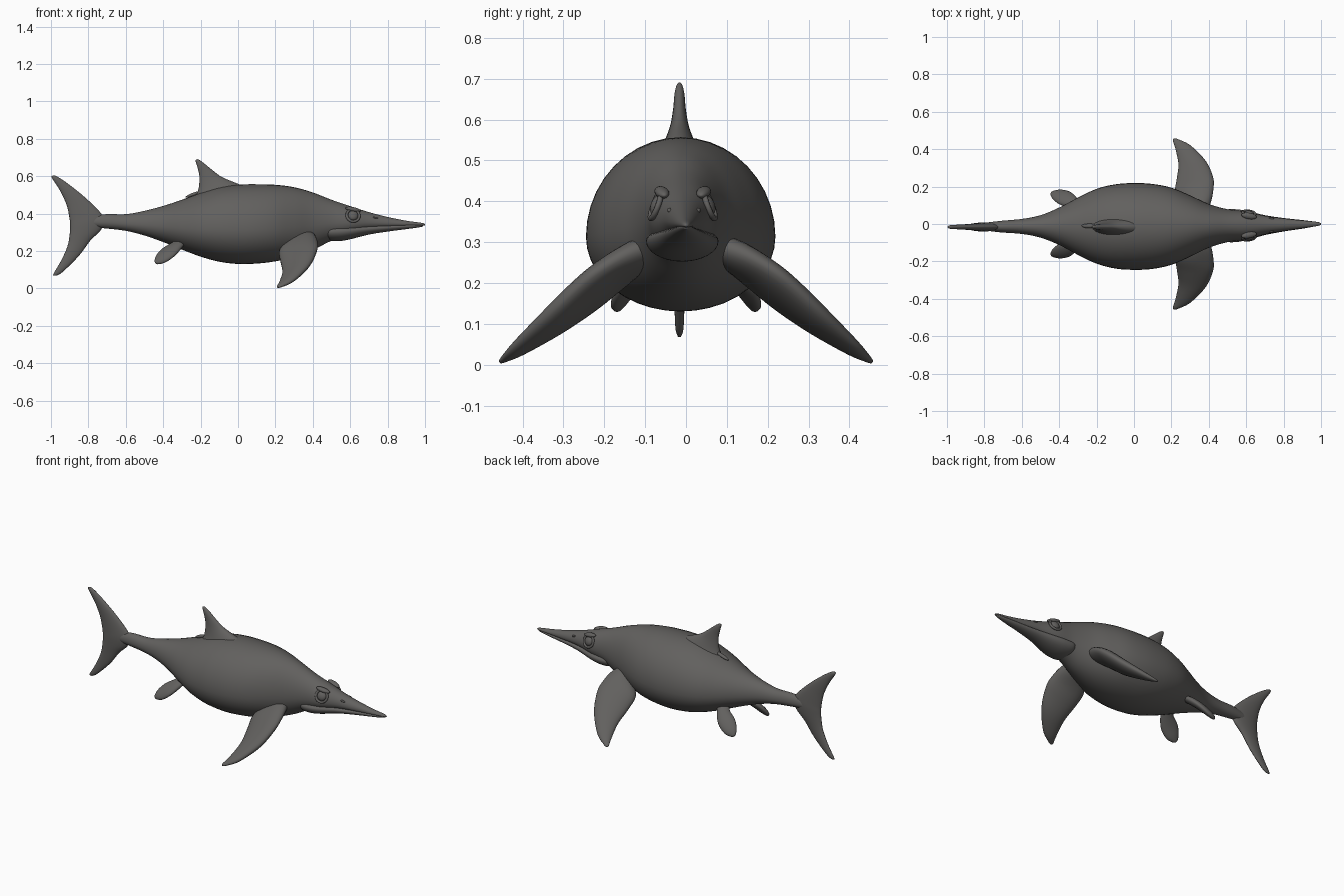
import bpy, bmesh, math
from mathutils import Vector

skin = bpy.data.materials.new("dark_grey_skin")
skin.diffuse_color = (0.122, 0.118, 0.113, 1)


def spline(rows, steps):
    """Catmull-Rom interpolation through rows of numbers."""
    out = []
    n = len(rows)
    for i in range(n - 1):
        p = [rows[max(i - 1, 0)], rows[i], rows[i + 1], rows[min(i + 2, n - 1)]]
        for k in range(steps):
            t = k / steps
            out.append([0.5 * (2 * b + (c - a) * t + (2 * a - 5 * b + 4 * c - d) * t * t
                               + (3 * b - a - 3 * c + d) * t ** 3)
                        for a, b, c, d in zip(*p)])
    out.append(list(rows[-1]))
    return out


def skin_rings(name, rings):
    """Bridge closed rings into one smooth capped surface."""
    bm = bmesh.new()
    vs = [[bm.verts.new(p) for p in r] for r in rings]
    n = len(vs[0])
    for a, b in zip(vs, vs[1:]):
        for i in range(n):
            j = (i + 1) % n
            bm.faces.new((a[i], a[j], b[j], b[i]))
    bm.faces.new(vs[0])
    bm.faces.new(vs[-1])
    bmesh.ops.recalc_face_normals(bm, faces=bm.faces)
    for f in bm.faces:
        f.smooth = True
    me = bpy.data.meshes.new(name)
    bm.to_mesh(me)
    bm.free()
    me.materials.append(skin)
    ob = bpy.data.objects.new(name, me)
    bpy.context.collection.objects.link(ob)
    return ob


def hull(name, rows, steps=5, n=40, mid=0.43):
    """Rows: x, top z, bottom z, half width, centre y."""
    rings = []
    for x, top, bot, w, yc in spline(rows, steps):
        zc = bot + mid * (top - bot)
        ring = []
        for i in range(n):
            a = 2 * math.pi * i / n
            s = math.sin(a)
            ring.append((x, yc + w * math.cos(a), zc + s * ((top - zc) if s > 0 else (zc - bot))))
        rings.append(ring)
    return skin_rings(name, rings)


def fin(name, rows, side=1, steps=5, n=24):
    """Rows: leading point xyz, trailing point xyz, thickness."""
    st = spline(rows, steps)
    lead = [Vector((r[0], side * r[1], r[2])) for r in st]
    trail = [Vector((r[3], side * r[4], r[5])) for r in st]
    mids = [(a + b) / 2 for a, b in zip(lead, trail)]
    rings = []
    for i, r in enumerate(st):
        span = mids[min(i + 1, len(st) - 1)] - mids[max(i - 1, 0)]
        half = (lead[i] - trail[i]) / 2
        nrm = half.cross(span).normalized()
        rings.append([mids[i] + half * math.cos(a) + nrm * (r[6] / 2 * math.sin(a))
                      for a in (2 * math.pi * k / n for k in range(n))])
    return skin_rings(name, rings)


def finish(ob, name, rot=(0, 0, 0), scale=(1, 1, 1)):
    ob.name = name
    ob.rotation_euler = rot
    ob.scale = scale
    ob.data.materials.append(skin)
    for p in ob.data.polygons:
        p.use_smooth = True


def ball(name, loc, scale, rot=(0, 0, 0)):
    bpy.ops.mesh.primitive_uv_sphere_add(segments=24, ring_count=14, radius=1, location=loc)
    finish(bpy.context.object, name, rot, scale)


# Body with head and upper beak
hull("body", [
    (-0.86, 0.37, 0.335, 0.012, -0.014), (-0.72, 0.396, 0.322, 0.030, -0.014),
    (-0.60, 0.397, 0.308, 0.040, -0.013), (-0.50, 0.415, 0.283, 0.060, -0.013),
    (-0.40, 0.441, 0.248, 0.100, -0.012), (-0.30, 0.474, 0.208, 0.153, -0.012),
    (-0.20, 0.511, 0.170, 0.200, -0.012), (-0.10, 0.542, 0.143, 0.225, -0.013),
    (0.00, 0.555, 0.131, 0.232, -0.013), (0.10, 0.557, 0.133, 0.227, -0.013),
    (0.20, 0.554, 0.145, 0.206, -0.012), (0.30, 0.541, 0.168, 0.164, -0.011),
    (0.40, 0.513, 0.205, 0.117, -0.010), (0.50, 0.474, 0.255, 0.088, -0.009),
    (0.60, 0.440, 0.285, 0.075, -0.008), (0.70, 0.408, 0.312, 0.050, -0.006),
    (0.80, 0.382, 0.323, 0.034, -0.004), (0.90, 0.362, 0.331, 0.021, -0.002),
    (0.98, 0.351, 0.335, 0.011, 0.0), (1.0, 0.345, 0.338, 0.004, 0.0)])

# Lower jaw, making the mouth line and throat edge
hull("lower_jaw", [
    (0.465, 0.32, 0.275, 0.060, -0.009), (0.49, 0.335, 0.256, 0.085, -0.009),
    (0.54, 0.337, 0.253, 0.088, -0.009), (0.60, 0.336, 0.263, 0.079, -0.008),
    (0.70, 0.338, 0.288, 0.053, -0.006), (0.80, 0.340, 0.304, 0.036, -0.004),
    (0.90, 0.342, 0.317, 0.023, -0.002), (0.97, 0.342, 0.327, 0.012, 0.0),
    (0.99, 0.340, 0.332, 0.005, 0.0)], n=32, mid=0.6)

# Crescent tail fin
y = -0.016
fin("tail_fin", [
    (-0.985, y, 0.605, -0.998, y, 0.600, 0.008), (-0.965, y, 0.597, -0.992, y, 0.585, 0.020),
    (-0.909, y, 0.560, -0.950, y, 0.520, 0.026), (-0.818, y, 0.487, -0.916, y, 0.445, 0.034),
    (-0.735, y, 0.405, -0.901, y, 0.375, 0.044), (-0.715, y, 0.360, -0.898, y, 0.335, 0.048),
    (-0.735, y, 0.310, -0.900, y, 0.290, 0.044), (-0.790, y, 0.255, -0.912, y, 0.225, 0.034),
    (-0.850, y, 0.175, -0.945, y, 0.150, 0.026), (-0.935, y, 0.090, -0.980, y, 0.090, 0.020),
    (-0.970, y, 0.068, -0.990, y, 0.070, 0.008)])

# Dorsal fin and the small flap behind it
fin("dorsal_fin", [
    (0.08, y, 0.520, -0.24, y, 0.470, 0.120), (0.005, y, 0.557, -0.215, y, 0.520, 0.080),
    (-0.085, y, 0.595, -0.207, y, 0.565, 0.048), (-0.140, y, 0.635, -0.208, y, 0.610, 0.032),
    (-0.185, y, 0.672, -0.219, y, 0.655, 0.024), (-0.207, y, 0.687, -0.227, y, 0.682, 0.014),
    (-0.215, y, 0.691, -0.224, y, 0.690, 0.005)])
ball("dorsal_flap", (-0.238, -0.010, 0.503), (0.045, 0.012, 0.009), (0, -0.35, 0))

for side, word in ((1, "left"), (-1, "right")):
    # Long front flipper
    fin("front_flipper_" + word, [
        (0.385, 0.06, 0.300, 0.30, 0.06, 0.290, 0.060), (0.412, 0.125, 0.283, 0.275, 0.11, 0.250, 0.075),
        (0.425, 0.19, 0.250, 0.222, 0.165, 0.200, 0.076), (0.423, 0.25, 0.208, 0.228, 0.235, 0.140, 0.072),
        (0.385, 0.335, 0.128, 0.238, 0.315, 0.085, 0.060), (0.305, 0.418, 0.048, 0.222, 0.400, 0.034, 0.036),
        (0.240, 0.451, 0.013, 0.208, 0.444, 0.012, 0.016), (0.222, 0.456, 0.005, 0.211, 0.454, 0.004, 0.006)],
        side)
    # Small hind flipper
    fin("hind_flipper_" + word, [
        (-0.27, 0.07, 0.265, -0.33, 0.05, 0.262, 0.030), (-0.295, 0.125, 0.228, -0.355, 0.085, 0.238, 0.040),
        (-0.335, 0.167, 0.180, -0.405, 0.110, 0.210, 0.040), (-0.385, 0.181, 0.143, -0.435, 0.135, 0.178, 0.034),
        (-0.425, 0.175, 0.131, -0.446, 0.155, 0.150, 0.020), (-0.440, 0.169, 0.134, -0.445, 0.163, 0.140, 0.008)],
        side)
    # Eye, raised eye ring, brow and nostril
    tilt = (side * 0.35, 0, -side * 0.17)
    ball("eye_" + word, (0.615, -0.008 + side * 0.062, 0.390), (0.027, 0.016, 0.027), tilt)
    bpy.ops.mesh.primitive_torus_add(major_radius=0.034, minor_radius=0.007, major_segments=32,
                                     minor_segments=10, location=(0.615, -0.008 + side * 0.066, 0.390))
    finish(bpy.context.object, "eye_ring_" + word, (math.pi / 2 + side * 0.35, 0, -side * 0.17))
    ball("brow_" + word, (0.615, -0.008 + side * 0.051, 0.422), (0.042, 0.017, 0.013), (0, 0.2, -side * 0.17))
    ball("nostril_" + word, (0.735, -0.005 + side * 0.035, 0.378), (0.014, 0.006, 0.005), (0, 0.2, -side * 0.15))
